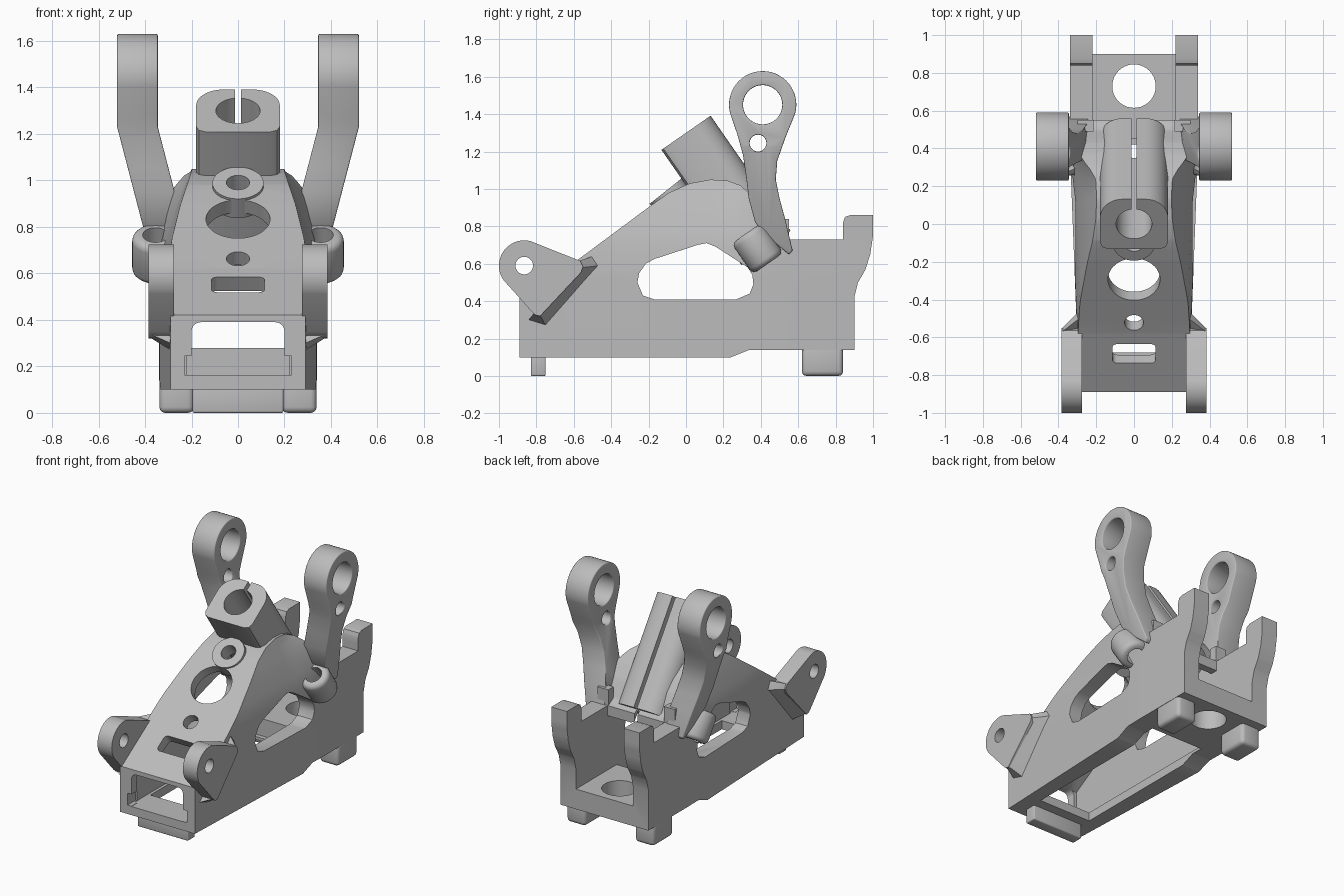
import bpy, bmesh
from math import sin, cos, radians
from mathutils import Vector

if "Cube" in bpy.data.objects:
    bpy.data.objects.remove(bpy.data.objects["Cube"], do_unlink=True)

grey = bpy.data.materials.new("plain_grey")
grey.use_nodes = True
grey.diffuse_color = (0.5, 0.5, 0.5, 1)
grey.node_tree.nodes["Principled BSDF"].inputs["Base Color"].default_value = (0.5, 0.5, 0.5, 1)

X, Y, Z = Vector((1, 0, 0)), Vector((0, 1, 0)), Vector((0, 0, 1))
TUBE = Vector((0, 0.57, -0.82)).normalized()     # clamp axis, down and back
TUBE_UP = TUBE.cross(X) * -1                     # upper back side of the clamp
if TUBE_UP.z < 0:
    TUBE_UP.negate()
ROOF = Vector((0, 0.78, 0.62)).normalized()      # direction up the sloping roof
ROOF_N = Vector((0, -0.62, 0.78)).normalized()   # roof normal


def arc(cu, cv, r, a0=0, a1=360, n=40):
    full = a1 - a0 == 360
    return [(cu + r * cos(radians(a0 + (a1 - a0) * i / n)),
             cv + r * sin(radians(a0 + (a1 - a0) * i / n))) for i in range(n if full else n + 1)]


def rect(u0, u1, v0, v1):
    return [(u0, v0), (u1, v0), (u1, v1), (u0, v1)]


def finish(name, bm):
    bmesh.ops.recalc_face_normals(bm, faces=bm.faces[:])
    mesh = bpy.data.meshes.new(name)
    bm.to_mesh(mesh)
    bm.free()
    mesh.materials.append(grey)
    ob = bpy.data.objects.new(name, mesh)
    bpy.context.collection.objects.link(ob)
    return ob


def prism(name, pts, d0, d1, u=Y, v=Z, w=X, origin=(0, 0, 0), shape=None, cuts=()):
    """Extrude a 2D outline along w; optionally slice it and reshape its vertices."""
    bm = bmesh.new()
    o = Vector(origin)
    face = bm.faces.new([bm.verts.new(o + u * p + v * q + w * d0) for p, q in pts])
    ext = bmesh.ops.extrude_face_region(bm, geom=[face])["geom"]
    bmesh.ops.translate(bm, verts=[g for g in ext if isinstance(g, bmesh.types.BMVert)], vec=w * (d1 - d0))
    for co, no in cuts:
        bmesh.ops.bisect_plane(bm, geom=bm.verts[:] + bm.edges[:] + bm.faces[:], plane_co=co, plane_no=no)
    if shape:
        for vert in bm.verts:
            shape(vert.co)
    return finish(name, bm)


def modify(ob, kind, **props):
    mod = ob.modifiers.new(kind.title(), kind)
    for key, val in props.items():
        setattr(mod, key, val)
    bpy.context.view_layer.objects.active = ob
    bpy.ops.object.modifier_apply(modifier=mod.name)


def cut(ob, *cutters):
    for c in cutters:
        c.hide_render = True
        modify(ob, "BOOLEAN", operation="DIFFERENCE", solver="EXACT", object=c)
        bpy.data.objects.remove(c, do_unlink=True)


def bevel(ob, width):
    modify(ob, "BEVEL", width=width, segments=3, limit_method="ANGLE", angle_limit=radians(40))


def mirror(ob):
    modify(ob, "MIRROR")


# Main body: side profile, narrowed towards the top
def clamp(t):
    return max(0.0, min(1.0, t))


STEPS = [(0.55, 1), (0.65, 0.97), (0.74, 0.93), (0.9, 0.78), (1.05, 0.6)]


def taper(co):
    f = STEPS[-1][1]
    if co.z < STEPS[0][0]:
        f = 1
    else:
        for (z0, f0), (z1, f1) in zip(STEPS, STEPS[1:]):
            if z0 <= co.z < z1:
                f = f0 + (f1 - f0) * (co.z - z0) / (z1 - z0)
    co.x *= 1 + (f - 1) * clamp((0.5 - co.y) / 0.25)


def body_shape(co):
    co.x *= 0.29 + 0.05 * clamp((co.y + 0.89) / 1.3)
    taper(co)


slices = [((0, 0, 0.513 + 0.053 * i), Z) for i in range(11)] + \
         [((0, -0.613 + 0.107 * i, 0), Y) for i in range(12)]
roof = [(0.55, 0.73), (0.5, 0.76), (0.43, 0.88), (0.37, 0.95), (0.29, 1.02), (0.22, 1.045), (0.13, 1.05),
        (0.02, 1.03), (-0.09, 0.98), (-0.19, 0.91), (-0.58, 0.62), (-0.89, 0.42)]
body = prism("body_shell", [(-0.89, 0.1), (0.24, 0.1), (0.34, 0.14), (0.9, 0.14), (0.9, 0.42), (0.92, 0.5),
             (0.96, 0.57), (0.985, 0.65), (1, 0.75), (1, 0.86), (0.88, 0.86), (0.85, 0.85), (0.84, 0.82),
             (0.84, 0.73)] + roof, -1, 1, shape=body_shape, cuts=slices)
cavity = prism("cavity_cutter", [(-0.83, 0.16), (-0.83, 0.38), (-0.58, 0.53), (-0.19, 0.82), (-0.05, 0.93),
               (0.1, 0.97), (0.28, 0.95), (0.36, 0.86), (0.44, 0.75), (0.5, 0.66), (0.551, 0.66), (0.551, 1.2),
               (1.2, 1.2), (1.2, 0.28), (0.45, 0.28), (0.45, 0.16)], -0.22, 0.22, shape=taper, cuts=slices)
window = [(-0.26, 0.5), (-0.25, 0.55), (-0.215, 0.6), (-0.17, 0.625), (0.06, 0.7), (0.11, 0.71), (0.16, 0.69),
          (0.33, 0.58), (0.355, 0.54), (0.36, 0.49), (0.34, 0.44), (0.27, 0.41), (-0.17, 0.41), (-0.23, 0.43)]
front_opening = rect(-0.2, 0.2, 0.16, 0.35)[:2] + arc(0.16, 0.35, 0.04, 0, 90, 6) + arc(-0.16, 0.35, 0.04, 90, 180, 6)
cut(body, cavity,
    prism("bottom_cutter", rect(-0.2, 0.2, -0.68, 0.42), 0, 0.2, u=X, v=Y, w=Z),
    prism("window_cutter", window, -0.6, 0.6),
    prism("front_cutter", front_opening, -1.1, -0.8, u=X, v=Z, w=Y),
    prism("notch_cutter", rect(-0.23, 0.23, 0.162, 0.245), -1.1, -0.8, u=X, v=Z, w=Y),
    prism("floor_hole_cutter", arc(0, 0.73, 0.115), 0, 0.4, u=X, v=Y, w=Z))


# Holes through the sloping roof, and the raised pad round the top one
def roof_cut(outline, y, z):
    return prism("roof_cutter", outline, -0.13, 0.1, u=X, v=ROOF, w=ROOF_N, origin=(0, y, z))


pad = prism("hole_pad", arc(0, 0, 0.11), -0.1, 0.005, u=X, v=ROOF, w=ROOF_N, origin=(0, -0.105, 0.985))
cut(pad, roof_cut(arc(0, 0, 0.05), -0.105, 0.99))
slot = arc(0.09, 0.035, 0.025, 0, 90, 4) + arc(-0.09, 0.035, 0.025, 90, 180, 4) + \
       arc(-0.09, -0.035, 0.025, 180, 270, 4) + arc(0.09, -0.035, 0.025, 270, 359, 4)
cut(body, roof_cut(arc(0, 0, 0.05), -0.105, 0.99), roof_cut(arc(0, 0, 0.138), -0.29, 0.83),
    roof_cut(arc(0, 0, 0.05), -0.52, 0.66), roof_cut(slot, -0.685, 0.55))

# Split clamp tube
TOP = (0, 0, 1.3)
section = [(-0.18, -0.12), (-0.168, -0.148), (-0.14, -0.16), (0.14, -0.16), (0.168, -0.148), (0.18, -0.12)] + \
    arc(0.06, 0.04, 0.12, 0, 90, 10) + arc(-0.06, 0.04, 0.12, 90, 180, 10)
tube = prism("clamp_tube", section, 0, 0.75, u=X, v=TUBE_UP, w=TUBE, origin=TOP)
for part in (tube, body):
    cut(part,
        prism("bore_cutter", arc(0, 0, 0.095), -0.1, 0.95, u=X, v=TUBE_UP, w=TUBE, origin=TOP),
        prism("slit_cutter", rect(-0.012, 0.012, 0.05, 0.3), -0.1, 0.95, u=X, v=TUBE_UP, w=TUBE, origin=TOP))


# Upright arms with a ring at the top, leaning in below the bend
def lean(co):
    if co.z < 1.23:
        co.x = max(0.24, co.x + 0.26 * (co.z - 1.23))


def sleeve_bore():
    return prism("sleeve_cutter", arc(0, 0, 0.055), -0.1, 0.4, u=X, v=TUBE_UP, w=TUBE, origin=(0.355, 0.325, 0.765))


arm = prism("side_arm", arc(0.41, 1.45, 0.18, -15, 195, 28) +
            [(0.275, 1.29), (0.305, 1.18), (0.322, 1.06), (0.335, 0.95), (0.37, 0.82), (0.44, 0.74),
             (0.55, 0.65), (0.57, 0.67), (0.53, 0.84), (0.5, 0.95), (0.48, 1.05), (0.488, 1.15), (0.53, 1.27)],
            0.345, 0.52, shape=lean, cuts=[((0, 0, 1.23), Z)])
cut(arm, prism("ring_cutter", arc(0.41, 1.45, 0.105), 0, 1),
    prism("pin_cutter", arc(0.385, 1.245, 0.045, n=24), 0, 1))
bevel(arm, 0.012)
cut(arm, sleeve_bore())
mirror(arm)

# Rounded sleeve at the foot of each arm
sleeve = prism("arm_sleeve", arc(0, 0, 0.1), 0, 0.2, u=X, v=TUBE_UP, w=TUBE, origin=(0.355, 0.325, 0.765))
bevel(sleeve, 0.03)
cut(sleeve, sleeve_bore())
mirror(sleeve)

# Front lugs with their flared roots
lug = prism("front_lug", arc(-0.865, 0.59, 0.135, 75, 215, 20) +
            [(-0.83, 0.35), (-0.805, 0.325), (-0.78, 0.32), (-0.56, 0.555), (-0.55, 0.585), (-0.565, 0.615)],
            0.275, 0.385)
cut(lug, prism("lug_cutter", arc(-0.865, 0.59, 0.047, n=24), 0, 1))
mirror(lug)
bm = bmesh.new()
for x, pts in ((0.38, [(-0.57, 0.615), (-0.552, 0.58), (-0.78, 0.325), (-0.81, 0.34)]),
               (0.29, [(-0.5, 0.64), (-0.46, 0.59), (-0.75, 0.27), (-0.84, 0.3)])):
    for y, z in pts:
        bm.verts.new((x, y, z))
bmesh.ops.convex_hull(bm, input=bm.verts[:])
mirror(finish("lug_root", bm))

# Feet and small rear tabs
rear_foot = prism("rear_foot", rect(0.62, 0.84, 0, 0.17), 0.19, 0.338)
bevel(rear_foot, 0.025)
mirror(rear_foot)
front_foot = prism("front_foot", rect(-0.83, -0.75, 0, 0.12), -0.195, 0.195)
bevel(front_foot, 0.008)
mirror(prism("rear_tab", rect(0.49, 0.55, 0.68, 0.84), 0.215, 0.3))

# Smooth shading with sharp edges kept
bpy.ops.object.select_all(action="DESELECT")
for ob in bpy.context.collection.objects:
    if ob.type == "MESH" and grey.name in ob.data.materials:
        ob.select_set(True)
        bpy.context.view_layer.objects.active = ob
bpy.ops.object.shade_smooth_by_angle(angle=radians(35))
